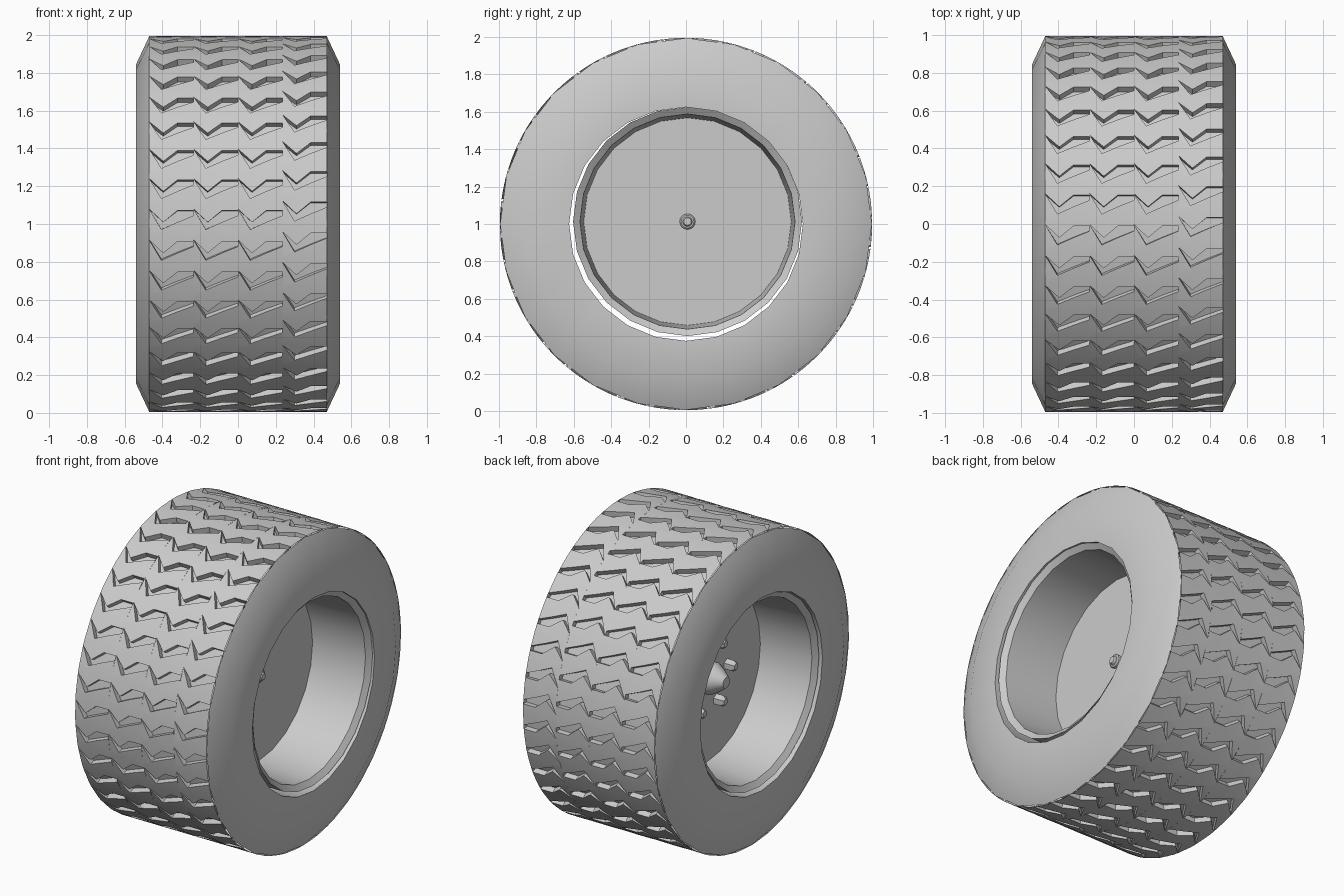
import bpy, bmesh, math
from mathutils import Matrix, Vector

if "Cube" in bpy.data.objects:
    bpy.data.objects.remove(bpy.data.objects["Cube"])

grey = bpy.data.materials.new("plain_grey")
grey.diffuse_color = (0.6, 0.6, 0.6, 1)
grey.use_nodes = True
grey.node_tree.nodes["Principled BSDF"].inputs["Base Color"].default_value = grey.diffuse_color
CENTRE = Vector((0, 0, 1.0))
RIM_CENTRE = Vector((0, 0.008, 1.013))


def finish(bm, name, centre, angle=35, recalc=True):
    bmesh.ops.remove_doubles(bm, verts=bm.verts, dist=1e-5)
    if recalc:
        bmesh.ops.recalc_face_normals(bm, faces=bm.faces)
    mesh = bpy.data.meshes.new(name)
    bm.to_mesh(mesh)
    bm.free()
    mesh.materials.append(grey)
    ob = bpy.data.objects.new(name, mesh)
    ob.location = centre
    bpy.context.collection.objects.link(ob)
    bpy.context.view_layer.objects.active = ob
    ob.select_set(True)
    bpy.ops.object.shade_smooth_by_angle(angle=math.radians(angle))
    ob.select_set(False)
    return ob


def lathe(name, profile, centre, segs=24, closed=False):
    """Spin (x, radius) points around the axle."""
    bm = bmesh.new()
    rings = []
    for x, r in profile:
        if r == 0:
            rings.append([bm.verts.new((x, 0, 0))] * segs)
        else:
            rings.append([bm.verts.new((x, r * math.sin(2 * math.pi * i / segs),
                                        r * math.cos(2 * math.pi * i / segs)))
                          for i in range(segs)])
    pairs = list(zip(rings, rings[1:])) + ([(rings[-1], rings[0])] if closed else [])
    for a, b in pairs:
        for i in range(segs):
            j = (i + 1) % segs
            loop = list(dict.fromkeys([a[i], a[j], b[j], b[i]]))
            bm.faces.new(loop)
    return finish(bm, name, centre, 30)


# Tyre carcass: sloped shoulders, flat sidewalls, open bead
half = [(0.47, 0.994), (0.54, 0.845), (0.54, 0.625)]
lathe("tyre_sidewalls", [(0.47, 0.95)] + half + [(-x, r) for x, r in reversed(half)]
      + [(-0.47, 0.95)], CENTRE, closed=True)

# Tread: columns of zigzag grooves cut into a drum
ROWS, COLS, R, DEPTH = 38, 4, 0.995, 0.035
PITCH = 2 * math.pi / ROWS
WIDTH = 0.94 / COLS
U = [0, 0.065, 0.075, 0.15, WIDTH]             # across the column
LOWER = [0.04, -0.07, -0.064, -0.03, 0.005]    # lower groove edge
UPPER = [0.04, -0.022, -0.03, 0.032, 0.032]    # upper groove edge
SHIFT = [0.0, 0.0, 0.0, 0.045]                 # turn of each column

bm = bmesh.new()


def quad(points):
    verts = []
    for x, a, r in points:
        co = (x, -r * math.cos(a), r * math.sin(a))
        if not any((Vector(co) - v.co).length < 1e-6 for v in verts):
            verts.append(bm.verts.new(co))
    if len(verts) > 2:
        bm.faces.new(verts)


for c in range(COLS):
    x0 = -0.47 + c * WIDTH
    for k in range(ROWS):
        a0 = k * PITCH + SHIFT[c] + 0.04
        for i in range(4):
            xa, xb = x0 + U[i], x0 + U[i + 1]
            la, lb = a0 + LOWER[i], a0 + LOWER[i + 1]
            ua, ub = a0 + UPPER[i], a0 + UPPER[i + 1]
            bot, top, f = a0 - PITCH / 2, a0 + PITCH / 2, R - DEPTH
            quad([(xa, bot, R), (xb, bot, R), (xb, lb, R), (xa, la, R)])
            quad([(xa, ua, R), (xb, ub, R), (xb, top, R), (xa, top, R)])
            quad([(xa, la, f), (xb, lb, f), (xb, ub, f), (xa, ua, f)])
            quad([(xa, la, R), (xb, lb, R), (xb, lb, f), (xa, la, f)])
            quad([(xa, ua, f), (xb, ub, f), (xb, ub, R), (xa, ua, R)])
        # groove end wall
        quad([(xb, lb, R), (xb, ub, R), (xb, ub, f), (xb, lb, f)])
finish(bm, "tread", CENTRE, 25, recalc=False)

# Rim: flared lips, tapered barrel on both sides of a solid disc
lathe("rim", [(0.14, 0), (0.14, 0.555), (0.505, 0.575), (0.53, 0.612),
              (-0.53, 0.612), (-0.505, 0.575), (-0.15, 0.555), (-0.15, 0)], RIM_CENTRE)

# Outer-side axle cap
lathe("axle_cap", [(0.14, 0.042), (0.158, 0.042), (0.165, 0.034), (0.165, 0.026),
                   (0.178, 0.02), (0.18, 0)], RIM_CENTRE, 16)

# Hub with tapered nose on the other side
lathe("hub", [(-0.15, 0.10), (-0.20, 0.10), (-0.225, 0.085), (-0.235, 0.08),
              (-0.295, 0.035), (-0.30, 0)], RIM_CENTRE, 20)

# Ring of six wheel nuts
for i in range(6):
    a = math.radians(60 * i)
    offset = Vector((0, 0.215 * math.cos(a), 0.215 * math.sin(a)))
    lathe("wheel_nut", [(-0.15, 0.036), (-0.195, 0.036), (-0.215, 0.022), (-0.218, 0)],
          RIM_CENTRE + offset, 6)
